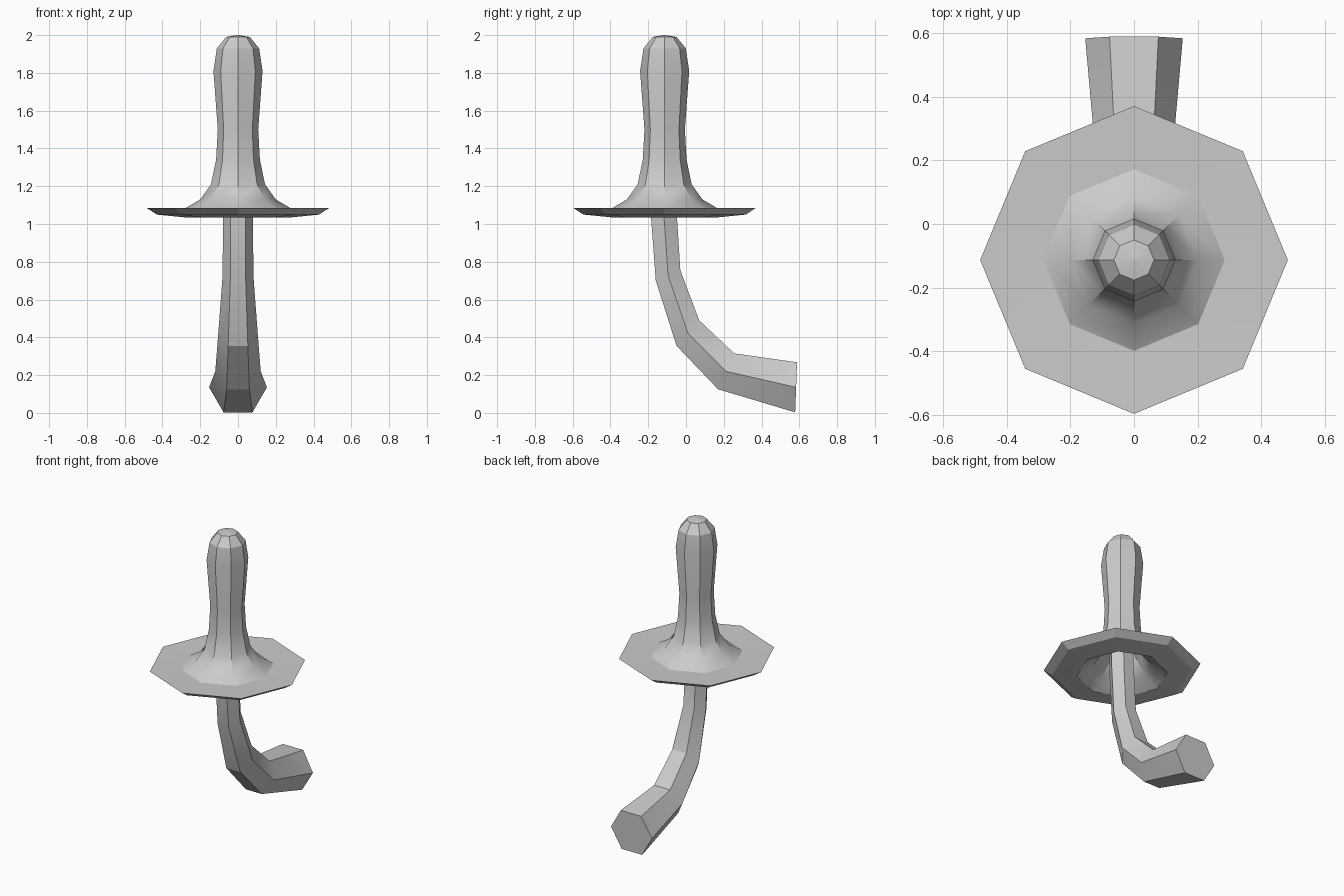
import bpy, math
from mathutils import Vector

if "Cube" in bpy.data.objects:
    bpy.data.objects.remove(bpy.data.objects["Cube"])


def skin(name, rings, smooth):
    """Join equal-sided rings of points with quads and close both ends."""
    n = len(rings[0])
    verts = [p for ring in rings for p in ring]
    faces = [(i * n + k, i * n + (k + 1) % n, (i + 1) * n + (k + 1) % n, (i + 1) * n + k)
             for i in range(len(rings) - 1) for k in range(n)]
    faces.append(tuple(reversed(range(n))))
    faces.append(tuple(range(len(verts) - n, len(verts))))
    mesh = bpy.data.meshes.new(name)
    mesh.from_pydata([tuple(v) for v in verts], [], faces)
    mesh.update()
    obj = bpy.data.objects.new(name, mesh)
    bpy.context.collection.objects.link(obj)
    bpy.ops.object.select_all(action='DESELECT')
    obj.select_set(True)
    bpy.context.view_layer.objects.active = obj
    # Consistent outward normals
    bpy.ops.object.mode_set(mode='EDIT')
    bpy.ops.mesh.select_all(action='SELECT')
    bpy.ops.mesh.normals_make_consistent(inside=False)
    bpy.ops.object.mode_set(mode='OBJECT')
    bpy.ops.object.shade_smooth_by_angle(angle=math.radians(smooth))
    return obj


# Mushroom cap: eight-sided lathe, hollow underside first, then rim and tall crown
cap_y = -0.113
profile = [(0.09, 1.24), (0.11, 1.19), (0.18, 1.095), (0.28, 1.035), (0.43, 1.05),
           (0.483, 1.085), (0.285, 1.08), (0.20, 1.13), (0.143, 1.21), (0.116, 1.34),
           (0.107, 1.50), (0.13, 1.81), (0.112, 1.93), (0.063, 1.99), (0.006, 2.0)]
cap_rings = [[(r * math.cos(k * math.pi / 4), cap_y + r * math.sin(k * math.pi / 4), z)
              for k in range(8)] for r, z in profile]
skin("mushroom_cap", cap_rings, 25)

# Curved stem: six-sided rings given by their outer and inner (y, z) edge
stem_path = [((0.578, 0.003), (0.588, 0.268)), ((0.17, 0.125), (0.255, 0.315)),
             ((-0.05, 0.355), (0.07, 0.49)), ((-0.16, 0.70), (-0.03, 0.755)),
             ((-0.187, 1.06), (-0.05, 1.07)), ((-0.187, 1.25), (-0.053, 1.25))]
stem_rings = []
for outer, inner in stem_path:
    a, b = Vector((0, *outer)), Vector((0, *inner))
    centre, half = (a + b) / 2, (b - a) / 2
    radius = half.length / math.cos(math.pi / 6)
    stem_rings.append([centre + Vector((1, 0, 0)) * radius * math.cos(k * math.pi / 3)
                       + half.normalized() * radius * math.sin(k * math.pi / 3)
                       for k in range(6)])
skin("mushroom_stem", stem_rings, 20)
